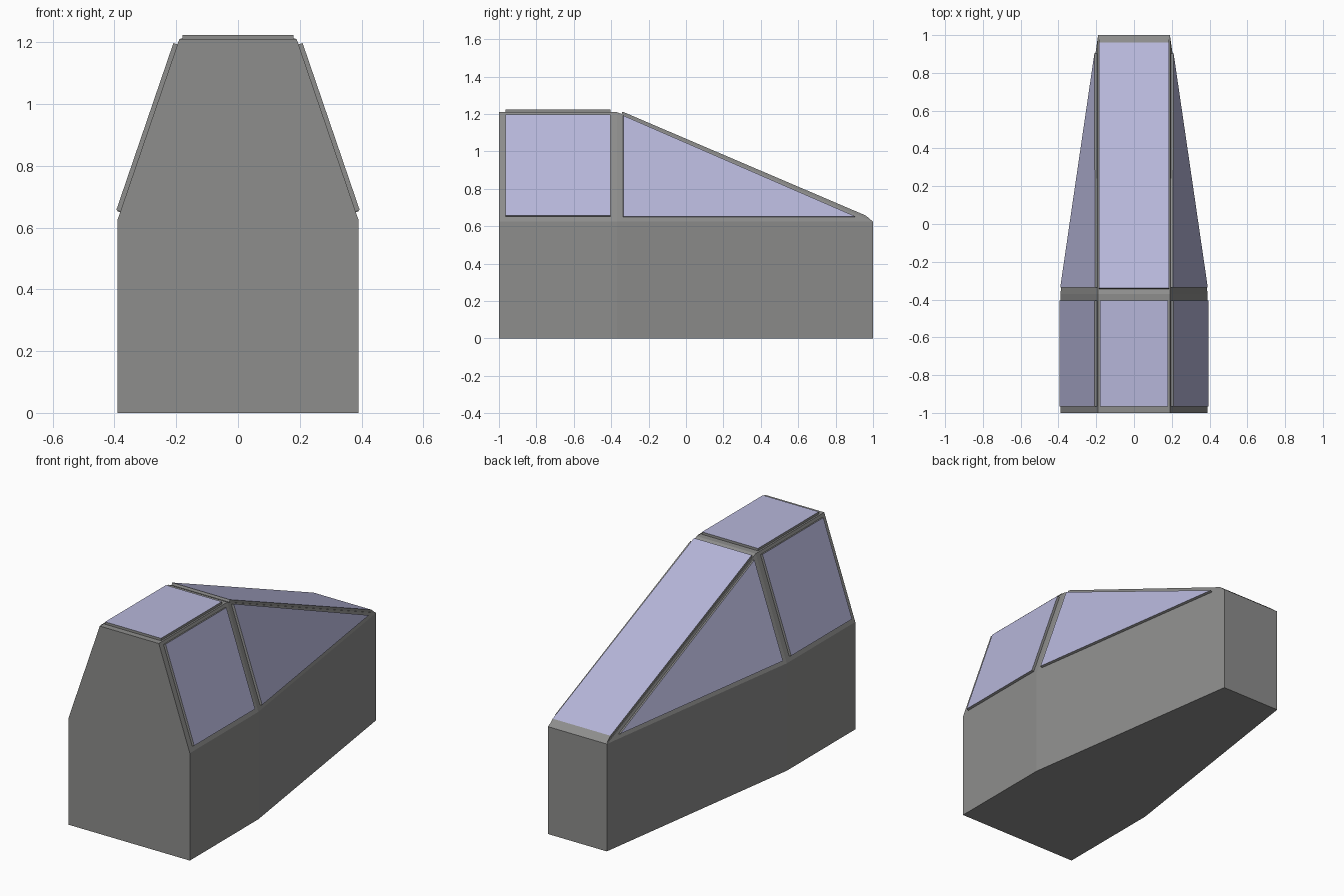
import bpy, bmesh
from mathutils import Vector

if "Cube" in bpy.data.objects:
    bpy.data.objects.remove(bpy.data.objects["Cube"])


def material(name, rgb):
    m = bpy.data.materials.new(name)
    m.diffuse_color = (*rgb, 1)
    m.use_nodes = True
    m.node_tree.nodes["Principled BSDF"].inputs["Base Color"].default_value = m.diffuse_color
    return m


GREY = material("body grey", (0.27, 0.27, 0.265))
GLASS = material("lilac glass", (0.47, 0.47, 0.70))

# Main dimensions
WIDE, NARROW = 0.39, 0.19          # half widths at the belt and at the roof
BEND, BELT, ROOF = -0.37, 0.625, 1.21
THICK = 0.014                      # raised window depth


def hull(name, points, glass_dir=None):
    """Convex solid; faces along glass_dir are glass, the hidden back is removed."""
    bm = bmesh.new()
    for p in points:
        bm.verts.new(p)
    bmesh.ops.convex_hull(bm, input=bm.verts[:])
    bmesh.ops.dissolve_limit(bm, angle_limit=0.01, verts=bm.verts[:], edges=bm.edges[:])
    bmesh.ops.recalc_face_normals(bm, faces=bm.faces[:])
    if glass_dir:
        bm.normal_update()
        hidden = []
        for f in bm.faces:
            d = f.normal.dot(glass_dir)
            f.material_index = 1 if d > 0.99 else 0
            if d < -0.99:
                hidden.append(f)
        bmesh.ops.delete(bm, geom=hidden, context='FACES')
    me = bpy.data.meshes.new(name)
    bm.to_mesh(me)
    bm.free()
    me.materials.append(GREY)
    me.materials.append(GLASS)
    ob = bpy.data.objects.new(name, me)
    bpy.context.collection.objects.link(ob)
    return ob


def window(name, base, normal, outer=None):
    """Raised pane on a body face; outer overrides the outline before lifting."""
    n = Vector(normal).normalized()
    base = [Vector(p) for p in base]
    outer = [Vector(p) for p in outer] if outer else base
    hull(name, base + [p + n * THICK for p in outer], n)


def slope_z(y):
    return ROOF - (ROOF - BELT) * (y - BEND) / (1 - BEND)


# Body: tapered lower box with a cabin that slopes down to the narrow end
body = []
for s in (-1, 1):
    for z in (0, BELT):
        body += [(s * WIDE, -1, z), (s * WIDE, BEND, z), (s * NARROW, 1, z)]
    body += [(s * NARROW, -1, ROOF), (s * NARROW, BEND, ROOF)]
hull("body", body)

# Roof window
window("roof_window", [(x, y, ROOF) for x in (-0.18, 0.18) for y in (-0.965, -0.405)], (0, 0, 1))

# Sloping windshield with a chamfered lower end
window("windshield",
       [(x, y, slope_z(y)) for x in (-0.186, 0.186) for y in (-0.345, 0.997)],
       (0, ROOF - BELT, 1 - BEND),
       [(x, y, slope_z(y)) for x in (-0.186, 0.186) for y in (-0.345, 0.955)])

# Side windows, mirrored left and right
for s, side in ((-1, "left"), (1, "right")):
    def side_point(y, z):
        x = WIDE - (WIDE - NARROW) * ((z - BELT) / (ROOF - BELT) + max(0, y - BEND) / (1 - BEND))
        return Vector((s * x, y, z))

    for part, outline in (
            ("rear_window", [(-0.965, 0.652), (-0.405, 0.652), (-0.405, 1.193), (-0.965, 1.193)]),
            ("front_window", [(-0.337, 0.648), (0.903, 0.648), (-0.337, 1.187)])):
        pts = [side_point(y, z) for y, z in outline]
        n = (pts[1] - pts[0]).cross(pts[2] - pts[0]) * s
        if n.x * s < 0:
            n = -n
        window(f"{side}_{part}", pts, n)
